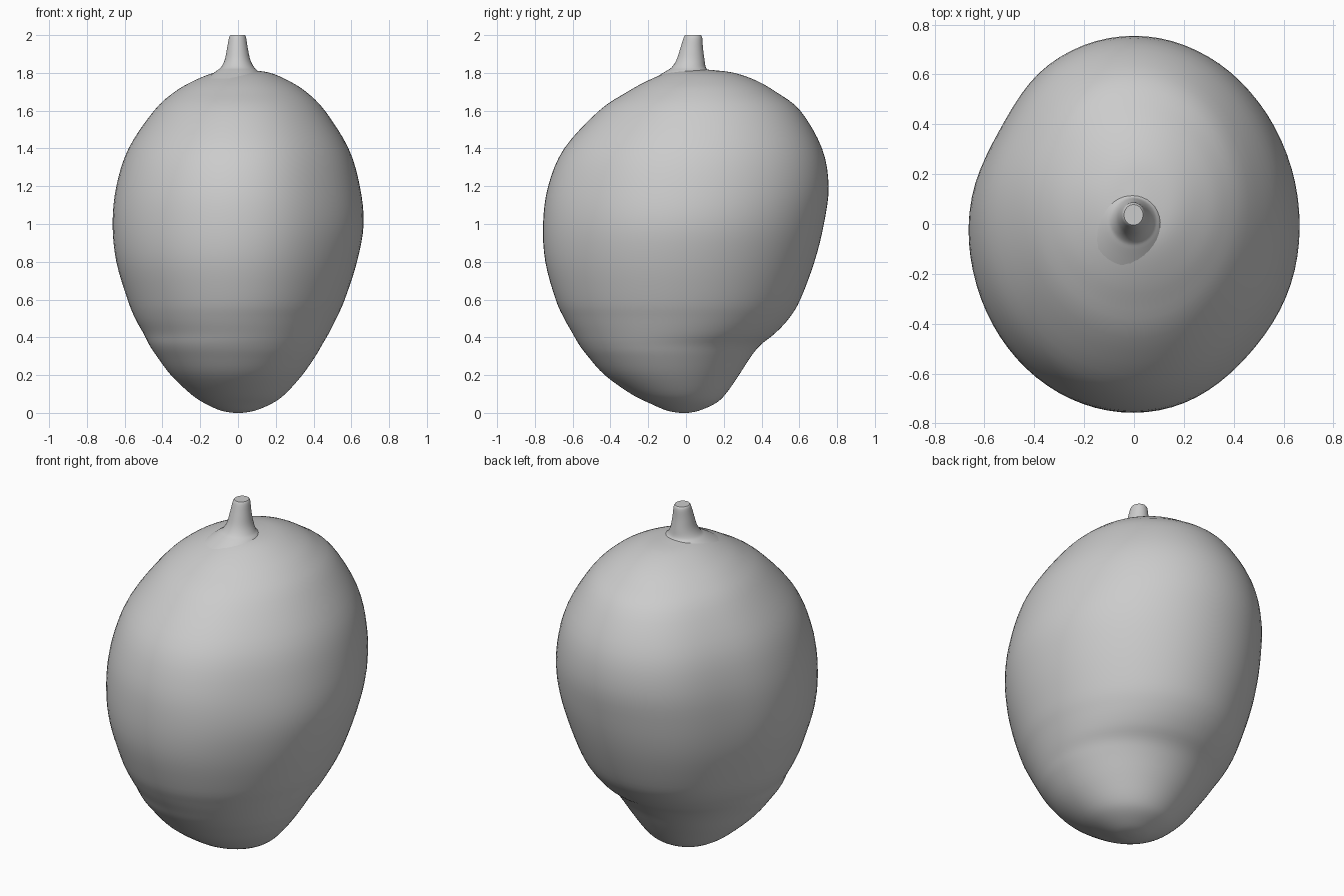
import bpy, bmesh, math
from mathutils import Vector

if "Cube" in bpy.data.objects:
    bpy.data.objects.remove(bpy.data.objects["Cube"])


def catmull(a, b, c, d, t):
    return 0.5 * (2 * b + (c - a) * t + (2 * a - 5 * b + 4 * c - d) * t * t
                  + (3 * b - a - 3 * c + d) * t ** 3)


def loft(name, sections, segs, steps, shape=lambda ang, z: 1.0):
    """Smoothly loft elliptical sections given as (z, xmin, xmax, ymin, ymax)."""
    secs = [Vector(s) for s in sections]
    rows = []
    for i in range(len(secs) - 1):
        a, d = secs[max(i - 1, 0)], secs[min(i + 2, len(secs) - 1)]
        rows += [catmull(a, secs[i], secs[i + 1], d, k / steps) for k in range(steps)]
    rows.append(secs[-1])
    bm = bmesh.new()
    rings = []
    for z, x0, x1, y0, y1 in rows:
        ring = []
        for k in range(segs):
            ang = math.tau * k / segs
            f = shape(ang, z)
            ring.append(bm.verts.new(((x0 + x1) / 2 + (x1 - x0) / 2 * math.cos(ang) * f,
                                      (y0 + y1) / 2 + (y1 - y0) / 2 * math.sin(ang) * f, z)))
        rings.append(ring)
    for r, s in zip(rings, rings[1:]):
        for k in range(segs):
            n = (k + 1) % segs
            bm.faces.new((r[k], r[n], s[n], s[k]))
    bm.faces.new(rings[0][::-1])
    bm.faces.new(rings[-1])
    me = bpy.data.meshes.new(name)
    bm.to_mesh(me)
    bm.free()
    ob = bpy.data.objects.new(name, me)
    bpy.context.collection.objects.link(ob)
    bpy.ops.object.select_all(action='DESELECT')
    bpy.context.view_layer.objects.active = ob
    ob.select_set(True)
    bpy.ops.object.shade_smooth_by_angle(angle=math.radians(45))
    return ob


def cheek(ang, z):
    # slight flattening of the back left and front right cheeks
    def bump(deg, width):
        return math.exp(-((math.degrees(ang) - deg) / width) ** 2)
    mid = math.exp(-((z - 1.05) / 0.6) ** 2)
    return 1 - mid * (0.04 * bump(148, 18) + 0.025 * bump(315, 22))


# fruit body, with the beak notch low on the back
loft("fruit_body", [
    (0.0, -0.02, 0.02, -0.03, 0.01),
    (0.012, -0.09, 0.09, -0.10, 0.07),
    (0.05, -0.175, 0.18, -0.19, 0.155),
    (0.1, -0.25, 0.25, -0.29, 0.21),
    (0.2, -0.355, 0.34, -0.43, 0.28),
    (0.3, -0.43, 0.41, -0.52, 0.345),
    (0.36, -0.47, 0.445, -0.565, 0.395),
    (0.42, -0.50, 0.48, -0.60, 0.47),
    (0.5, -0.545, 0.52, -0.645, 0.545),
    (0.6, -0.585, 0.565, -0.69, 0.605),
    (0.8, -0.645, 0.63, -0.745, 0.68),
    (1.0, -0.665, 0.665, -0.757, 0.73),
    (1.2, -0.645, 0.645, -0.73, 0.755),
    (1.4, -0.58, 0.585, -0.645, 0.72),
    (1.6, -0.445, 0.46, -0.46, 0.605),
    (1.7, -0.335, 0.36, -0.31, 0.475),
    (1.76, -0.23, 0.265, -0.2, 0.37),
    (1.8, -0.13, 0.17, -0.1, 0.255),
    (1.815, -0.05, 0.07, -0.02, 0.14),
    (1.82, -0.01, 0.01, 0.04, 0.06),
], 80, 4, cheek)

# stem flaring into the crown
loft("stem", [
    (1.77, -0.17, 0.14, -0.17, 0.15),
    (1.81, -0.115, 0.105, -0.105, 0.12),
    (1.83, -0.09, 0.085, -0.075, 0.105),
    (1.87, -0.07, 0.065, -0.05, 0.098),
    (1.93, -0.058, 0.052, -0.03, 0.09),
    (1.985, -0.048, 0.043, -0.013, 0.086),
    (2.0, -0.04, 0.036, -0.005, 0.078),
], 32, 4)
